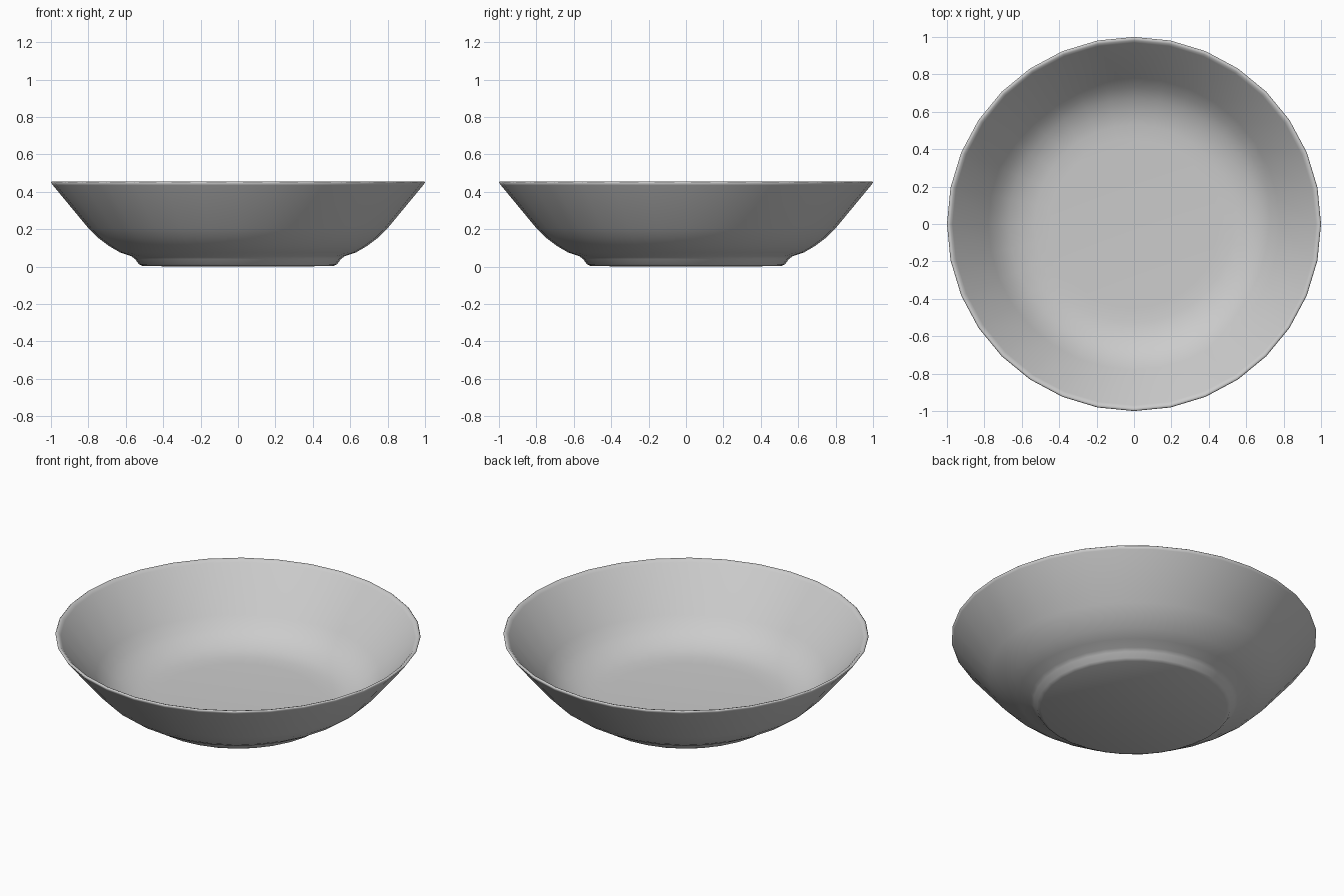
import bpy, bmesh, math

cube = bpy.data.objects.get("Cube")
if cube:
    bpy.data.objects.remove(cube, do_unlink=True)

SIDES = 32

# Glazed grey
grey = bpy.data.materials.new("grey glaze")
grey.use_nodes = True
colour = (0.6, 0.6, 0.6, 1)
grey.diffuse_color = colour
grey.node_tree.nodes["Principled BSDF"].inputs["Base Color"].default_value = colour

# Half section (radius, height): underside, foot, outer wall, rim, inner wall, floor
outside = [(0, 0), (0.51, 0.002), (0.53, 0.012), (0.55, 0.04), (0.57, 0.055),
           (0.63, 0.075), (0.69, 0.11), (0.75, 0.155), (0.8, 0.205), (0.99, 0.435)]
rim = [(1, 0.45), (0.994, 0.455), (0.982, 0.452)]
inside = [(0.97, 0.44), (0.78, 0.21), (0.73, 0.155), (0.67, 0.115),
          (0.6, 0.085), (0.53, 0.072), (0.45, 0.068), (0, 0.066)]
section = outside + rim + inside

# Turn the section around the upright axis
bm = bmesh.new()
points = [bm.verts.new((r, 0, z)) for r, z in section]
edges = [bm.edges.new(pair) for pair in zip(points, points[1:])]
bmesh.ops.spin(bm, geom=points + edges, cent=(0, 0, 0), axis=(0, 0, 1),
               angle=math.tau, steps=SIDES)
bmesh.ops.remove_doubles(bm, verts=bm.verts[:], dist=0.0005)
bmesh.ops.recalc_face_normals(bm, faces=bm.faces[:])
for face in bm.faces:
    face.smooth = True

mesh = bpy.data.meshes.new("bowl")
bm.to_mesh(mesh)
bm.free()
mesh.materials.append(grey)
bowl = bpy.data.objects.new("bowl", mesh)
bpy.context.collection.objects.link(bowl)
